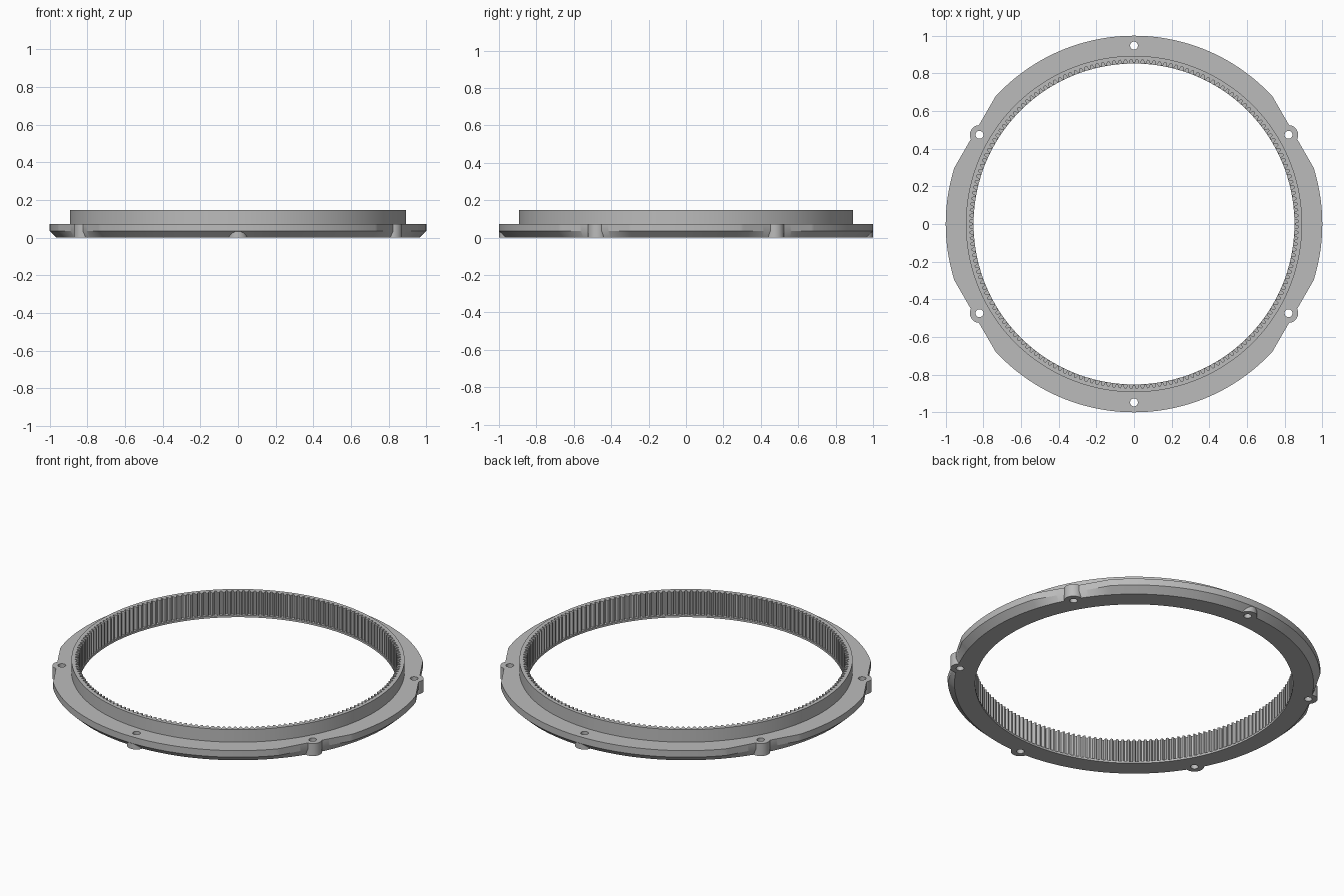
import bpy, bmesh
from math import cos, sin, pi, radians
from mathutils import Matrix

cube = bpy.data.objects.get("Cube")
if cube:
    bpy.data.objects.remove(cube, do_unlink=True)

# Main dimensions
TEETH = 180
TIP, ROOT, LIP = 0.854, 0.873, 0.852
WALL, RIM, BASE = 0.893, 1.0, 0.963
TOP, FLANGE_TOP, CHAMFER, LIP_TOP = 0.148, 0.074, 0.035, 0.012
FLAT, HOLE_CIRCLE = 0.976, 0.948
BOSS_ANGLES = [radians(30 + 60 * i) for i in range(6)]
FLAT_ANGLES = [a for a in BOSS_ANGLES if abs(cos(a)) > 0.1]

grey = bpy.data.materials.new("light grey")
grey.use_nodes = True
colour = (0.5, 0.5, 0.5, 1)
grey.diffuse_color = colour
grey.node_tree.nodes["Principled BSDF"].inputs["Base Color"].default_value = colour


def make_object(name, bm):
    bmesh.ops.recalc_face_normals(bm, faces=bm.faces)
    mesh = bpy.data.meshes.new(name)
    bm.to_mesh(mesh)
    bm.free()
    mesh.materials.append(grey)
    obj = bpy.data.objects.new(name, mesh)
    bpy.context.collection.objects.link(obj)
    return obj


def rim_radius(angle):
    """Outer radius, flattened beside the four side bosses."""
    r = RIM
    for a in FLAT_ANGLES:
        c = cos(angle - a)
        if c > 0.9:
            r = min(r, FLAT / c)
    return r


def cylinders(name, radius, low, high):
    """Six upright cylinders on the bolt circle."""
    bm = bmesh.new()
    for a in BOSS_ANGLES:
        place = Matrix.Translation((HOLE_CIRCLE * cos(a), HOLE_CIRCLE * sin(a), (low + high) / 2))
        bmesh.ops.create_cone(bm, cap_ends=True, segments=32, radius1=radius,
                              radius2=radius, depth=high - low, matrix=place)
    return make_object(name, bm)


# Ring body: a cross-section swept round, with the inner radius alternating for teeth
bm = bmesh.new()
columns = []
for tooth in range(TEETH):
    for part, inner in ((0, TIP), (0.28, TIP), (0.5, ROOT), (0.78, ROOT)):
        a = 2 * pi * (tooth + part - 0.14) / TEETH
        rim = rim_radius(a)
        section = [(inner, TOP), (WALL, TOP), (WALL, FLANGE_TOP), (rim, FLANGE_TOP),
                   (rim, CHAMFER), (BASE, 0), (LIP, 0), (LIP, LIP_TOP), (inner, LIP_TOP)]
        columns.append([bm.verts.new((r * cos(a), r * sin(a), z)) for r, z in section])
for i, col in enumerate(columns):
    prev = columns[i - 1]
    for j in range(len(col)):
        bm.faces.new((prev[j - 1], prev[j], col[j], col[j - 1]))
ring = make_object("ring_gear", bm)

# Bosses are merged in, then bolt holes are drilled through
bosses = cylinders("bosses", 0.051, 0, FLANGE_TOP)
drills = cylinders("hole_cutters", 0.021, -0.1, 0.12)
bpy.context.view_layer.objects.active = ring
for tool, operation in ((bosses, "UNION"), (drills, "DIFFERENCE")):
    tool.hide_render = True
    mod = ring.modifiers.new(operation.lower(), "BOOLEAN")
    mod.operation = operation
    mod.solver = "EXACT"
    mod.object = tool
    bpy.ops.object.modifier_apply(modifier=mod.name)
    bpy.data.objects.remove(tool, do_unlink=True)

# Smooth the round walls, keep the edges sharp
bpy.ops.object.select_all(action="DESELECT")
ring.select_set(True)
bpy.ops.object.shade_smooth_by_angle(angle=radians(25))
